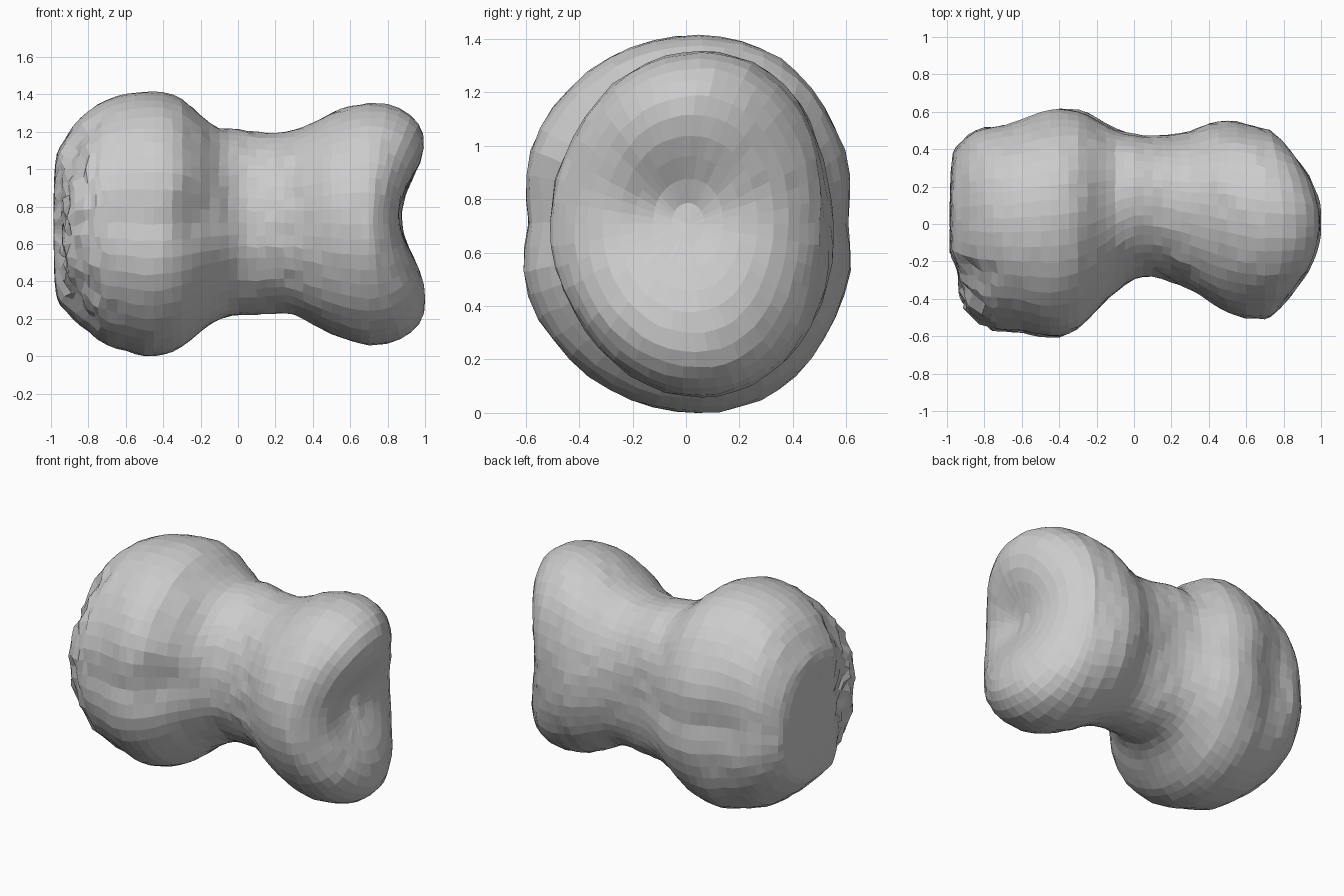
import bpy, bmesh, math, random
from mathutils import Vector

if "Cube" in bpy.data.objects:
    bpy.data.objects.remove(bpy.data.objects["Cube"])

random.seed(4)
SIDES = 48

# Cross-section extents along the body: x, y min, y max, z min, z max
STATIONS = [Vector(s) for s in (
    (-0.95, -0.46, 0.41, 0.27, 1.12), (-0.88, -0.53, 0.49, 0.20, 1.23),
    (-0.80, -0.57, 0.53, 0.13, 1.31), (-0.70, -0.585, 0.545, 0.06, 1.37),
    (-0.60, -0.60, 0.57, 0.03, 1.40), (-0.50, -0.625, 0.61, 0.00, 1.415),
    (-0.40, -0.63, 0.63, 0.01, 1.41), (-0.30, -0.595, 0.62, 0.05, 1.375),
    (-0.20, -0.51, 0.575, 0.13, 1.29), (-0.10, -0.38, 0.52, 0.195, 1.22),
    (0.00, -0.295, 0.49, 0.22, 1.215), (0.10, -0.285, 0.475, 0.22, 1.20),
    (0.20, -0.31, 0.475, 0.23, 1.195), (0.30, -0.36, 0.49, 0.22, 1.21),
    (0.40, -0.42, 0.53, 0.17, 1.25), (0.50, -0.47, 0.55, 0.12, 1.30),
    (0.60, -0.50, 0.54, 0.08, 1.335), (0.70, -0.50, 0.515, 0.06, 1.355))]


def bump(v, centre, width):
    return math.exp(-((v - centre) / width) ** 2)


def smooth(v, a, b):
    t = min(1, max(0, (v - a) / (b - a)))
    return t * t * (3 - 2 * t)


def section(st, s=1.0):
    """One ring of points, optionally scaled about its centre."""
    x, y0, y1, z0, z1 = st
    cy, cz, ry, rz = (y0 + y1) / 2, (z0 + z1) / 2, (y1 - y0) / 2, (z1 - z0) / 2
    pts = []
    for i in range(SIDES):
        a = 2 * math.pi * i / SIDES
        c, n = math.cos(a), math.sin(a)
        k = (abs(c) ** 2.1 + abs(n) ** 2.1) ** (-1 / 2.1)
        # Top and bottom lean slightly towards the back
        lean = 0.05 * (n * s) ** 2
        pts.append(Vector((x, cy + ry * k * c * s + lean, cz + rz * k * n * s)))
    return pts


# Twice as many sections, smoothly interpolated
fine = []
for i in range(len(STATIONS) - 1):
    b, c = STATIONS[i], STATIONS[i + 1]
    a, d = STATIONS[max(i - 1, 0)], STATIONS[min(i + 2, len(STATIONS) - 1)]
    fine += [b, (b + c) * 0.5625 - (a + d) * 0.0625]
fine.append(STATIONS[-1])

rings = []  # (points, amount of roughness)
# Blunt left end
for s in (0.12, 0.3, 0.5, 0.68, 0.83, 0.93):
    ring = section(STATIONS[0], s)
    for p in ring:
        p.x = -0.95 - 0.035 * math.sqrt(1 - s ** 3)
    rings.append((ring, s))
# Large lobe, waist and smaller lobe
rings += [(section(st), 1) for st in fine]
# Saddle-shaped right end: rounded across y, hollow between two knobs in z
for s in (0.985, 0.95, 0.9, 0.83, 0.74, 0.63, 0.51, 0.39, 0.26, 0.12):
    ring = section(STATIONS[-1], s)
    for p in ring:
        end = 1.03 - 0.90 * p.y ** 2
        end -= 0.15 * bump(p.z, 0.74, 0.29) * bump(p.y, 0, 0.38)
        end -= 0.04 * bump(p.z, 0.78, 0.15) * bump(p.y, -0.08, 0.17)
        p.x = 0.7 + max(0.02, end - 0.7) * (1 - s ** 6) ** 0.5
    rings.append((ring, s))

# Grooves, stepped ragged rim and irregular surface
for ring, rough in rings:
    for p in ring:
        x, y, z = p
        side = smooth(abs(y), 0.1, 0.45) * (1 if y > 0 else -1)
        p.y -= side * 0.035 * bump(z, 0.72, 0.12) * bump(x, -0.5, 0.35)
        if y < 0:
            p.y += 0.06 * bump(z, 0.75, 0.17) * bump(x, -0.22, 0.1) * abs(side)
        rim = smooth(-y, 0.15, 0.25) * smooth(-x, 0.65, 0.9)
        p.x += 0.05 * rim
        low = smooth(-y, 0.15, 0.3) * bump(x, -0.82, 0.13) * bump(z, 0.27, 0.15)
        neck = smooth(-y, 0.1, 0.25) * bump(x, 0.2, 0.15) * 0.4
        amp = 0.004 * rough + 0.014 * max(rim, low * 1.5, neck)
        p += Vector([random.uniform(-amp, amp) for _ in range(3)])
        p.y += 0.007 * math.sin(9 * x + 7 * z) * abs(side)
        p.x = max(-0.99, min(1.0, p.x))
        p.z = max(0, p.z)

# Skin the rings into one closed body
bm = bmesh.new()
loops = [[bm.verts.new(p) for p in ring] for ring, _ in rings]
for a, b in zip(loops, loops[1:]):
    for i in range(SIDES):
        j = (i + 1) % SIDES
        bm.faces.new((a[i], a[j], b[j], b[i]))
for loop in (loops[0], loops[-1]):
    centre = bm.verts.new(sum((v.co for v in loop), Vector()) / SIDES)
    for i in range(SIDES):
        bm.faces.new((centre, loop[i], loop[(i + 1) % SIDES]))
bmesh.ops.recalc_face_normals(bm, faces=bm.faces)
mesh = bpy.data.meshes.new("bone_body")
bm.to_mesh(mesh)
bm.free()
bpy.context.collection.objects.link(bpy.data.objects.new("bone_body", mesh))
